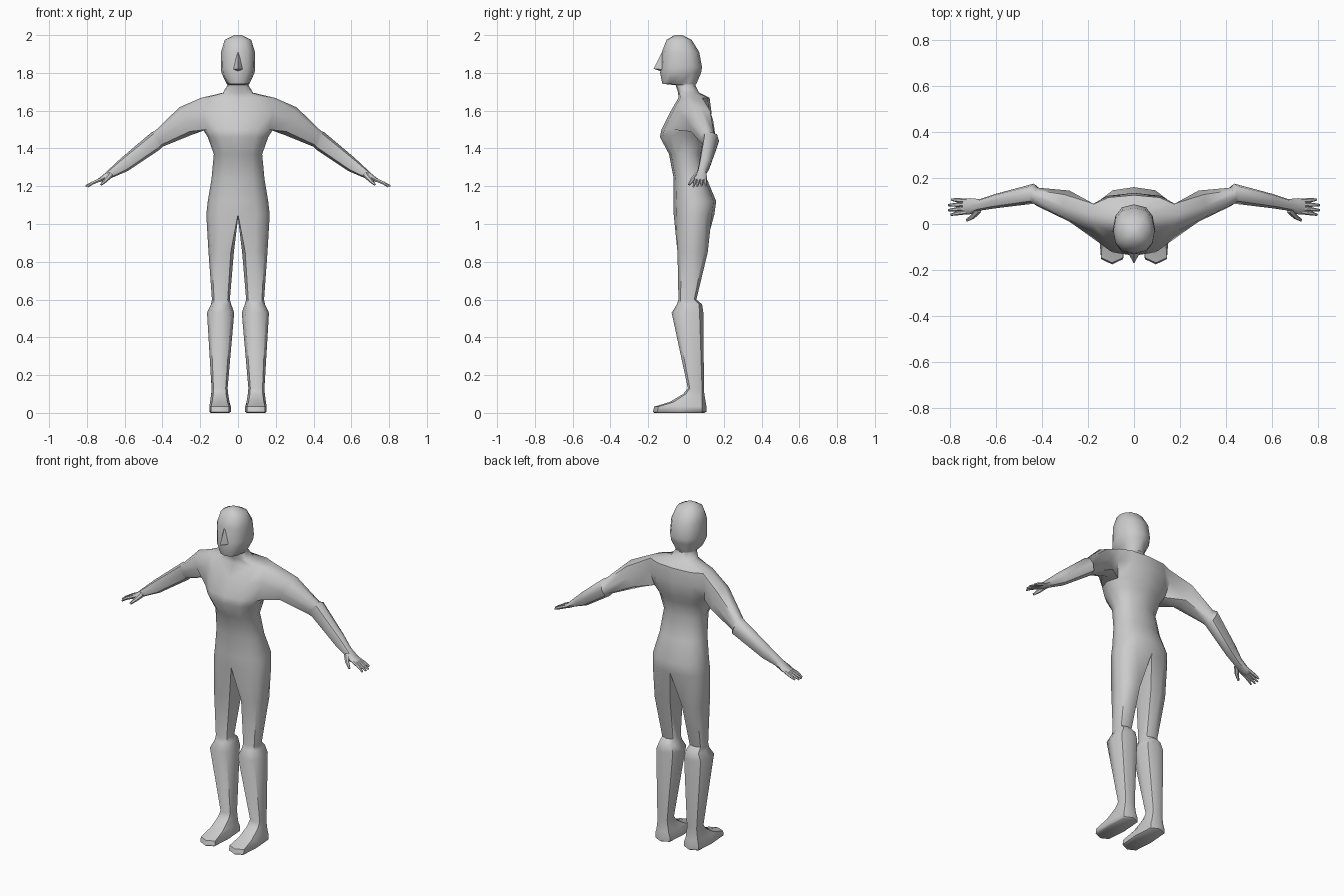
import bpy, bmesh, math
from mathutils import Vector

if "Cube" in bpy.data.objects:
    bpy.data.objects.remove(bpy.data.objects["Cube"])

skin = bpy.data.materials.new("plain_grey")
skin.diffuse_color = (0.6, 0.6, 0.6, 1)
skin.use_nodes = True
skin.node_tree.nodes["Principled BSDF"].inputs["Base Color"].default_value = skin.diffuse_color


def spow(v, p):
    return math.copysign(abs(v) ** p, v) if abs(v) > 1e-6 else 0.0


def skin_rings(bm, a, b, closed=True):
    n = len(a)
    for i in range(n if closed else n - 1):
        j = (i + 1) % n
        bm.faces.new((a[i], a[j], b[j], b[i]))


def finish(name, bm):
    """Mirror across x, weld the centre line and shade smoothly."""
    bmesh.ops.recalc_face_normals(bm, faces=bm.faces)
    me = bpy.data.meshes.new(name)
    bm.to_mesh(me)
    bm.free()
    me.materials.append(skin)
    ob = bpy.data.objects.new(name, me)
    bpy.context.collection.objects.link(ob)
    mod = ob.modifiers.new("mirror", 'MIRROR')
    mod.use_clip = True
    mod.merge_threshold = 0.0005
    bpy.ops.object.select_all(action='DESELECT')
    ob.select_set(True)
    bpy.context.view_layer.objects.active = ob
    bpy.ops.object.modifier_apply(modifier="mirror")
    bm = bmesh.new()
    bm.from_mesh(me)
    bmesh.ops.recalc_face_normals(bm, faces=bm.faces)
    bm.to_mesh(me)
    bm.free()
    bpy.ops.object.shade_smooth_by_angle(angle=math.radians(50))


# Trunk and head: z, half width, front y, back y
trunk = [
    (1.05, .168, -.065, .150), (1.12, .160, -.065, .160), (1.24, .140, -.065, .110),
    (1.37, .128, -.090, .085), (1.46, .160, -.138, .105), (1.50, .185, -.130, .120),
    (1.59, .205, -.085, .135), (1.668, .195, -.040, .125), (1.695, .080, -.042, .070),
    (1.735, .055, -.055, .050), (1.742, .060, -.125, .055), (1.80, .088, -.137, .080),
    (1.83, .091, -.132, .085), (1.91, .090, -.128, .070), (1.975, .070, -.103, .030),
    (2.0, .020, -.060, -.020)]
HOLE = 5  # ring index where the armhole starts

bm = bmesh.new()
rings = []
for z, w, yf, yb in trunk:
    yc, ry = (yf + yb) / 2, (yb - yf) / 2
    ring = []
    for i in range(7):
        t = math.radians(-90 + 30 * i)
        ring.append(bm.verts.new((w * spow(math.cos(t), .8), yc + ry * spow(math.sin(t), .9), z)))
    rings.append(ring)
for r in range(len(rings) - 1):
    a, b = rings[r], rings[r + 1]
    for i in range(6):
        if r in (HOLE, HOLE + 1) and i in (2, 3):
            continue  # armhole
        bm.faces.new((a[i], a[i + 1], b[i + 1], b[i]))
bm.faces.new(rings[-1])

# Arm: top x, top z, bottom x, bottom z, front y, back y
arm = [
    (.31, 1.618, .25, 1.470, .010, .145), (.44, 1.492, .402, 1.408, .078, .158),
    (.455, 1.487, .415, 1.393, .088, .175), (.62, 1.348, .585, 1.280, .068, .130),
    (.68, 1.292, .655, 1.250, .058, .108), (.72, 1.255, .705, 1.228, .042, .112),
    (.745, 1.237, .735, 1.222, .042, .110)]
a, b, c = rings[HOLE:HOLE + 3]
prev = [c[2], c[3], c[4], b[4], a[4], a[3], a[2], b[2]]
for xt, zt, xb, zb, yf, yb in arm:
    ring = []
    for k in range(8):
        t = math.radians(135 - 45 * k)
        u, v = spow(math.cos(t), .85), (1 - spow(math.sin(t), .85)) / 2
        ring.append(bm.verts.new((xt + (xb - xt) * v, (yf + yb) / 2 + u * (yb - yf) / 2,
                                  zt + (zb - zt) * v)))
    skin_rings(bm, prev, ring)
    prev = ring
bm.faces.new(prev)

# Leg and foot: z, inner x, outer x, front y, back y, squareness
leg = [
    (.85, .022, .156, -.045, .115, .8), (.60, .043, .138, -.040, .055, .8),
    (.575, .036, .143, -.048, .085, .8), (.53, .020, .164, -.076, .092, .8),
    (.13, .055, .140, .010, .095, .8), (.10, .052, .142, -.015, .097, .8),
    (.058, .045, .148, -.085, .104, .7), (.033, .038, .152, -.168, .108, .5),
    (.006, .038, .152, -.175, .108, .5), (0, .046, .145, -.168, .098, .5)]
prev = rings[0] + [bm.verts.new((0, .03, 1.03))]
for z, xi, xo, yf, yb, p in leg:
    ring = []
    for i in range(8):
        t = math.radians((i - 3) * 45)
        ring.append(bm.verts.new(((xi + xo) / 2 + (xo - xi) / 2 * spow(math.cos(t), p),
                                  (yf + yb) / 2 + (yb - yf) / 2 * spow(math.sin(t), p), z)))
    skin_rings(bm, prev, ring)
    prev = ring
bm.faces.new(prev)
finish("body", bm)

# Nose: half wedge, mirrored
bm = bmesh.new()
top, tip, base, side, back = [bm.verts.new(p) for p in (
    (0, -.128, 1.91), (0, -.172, 1.822), (0, -.13, 1.808), (.026, -.125, 1.818), (.008, -.122, 1.90))]
for f in ((top, tip, back), (back, tip, side), (tip, base, side)):
    bm.faces.new(f)
finish("nose", bm)


# Fingers and thumb: tapered six-sided tubes with a middle joint
def digit(bm, points, radii):
    prev = None
    axis = (Vector(points[-1]) - Vector(points[0])).normalized()
    s = axis.cross(Vector((0, 0, 1))).normalized()
    u = s.cross(axis)
    for p, r in zip(points, radii):
        ring = [bm.verts.new(Vector(p) + s * r * math.cos(k * math.pi / 3)
                             + u * r * math.sin(k * math.pi / 3)) for k in range(6)]
        if prev:
            skin_rings(bm, prev, ring)
        else:
            bm.faces.new(ring)
        prev = ring
    bm.faces.new(prev)


bm = bmesh.new()
for y0, y1, x1, z1 in ((.052, .040, .795, 1.198), (.068, .060, .806, 1.200),
                       (.085, .082, .806, 1.202), (.101, .106, .793, 1.206)):
    digit(bm, [(.725, y0, 1.236), (.77, (y0 + y1) / 2, 1.217), (x1, y1, z1)], (.010, .009, .005))
digit(bm, [(.675, .062, 1.262), (.70, .032, 1.232), (.725, .016, 1.208)], (.016, .011, .006))
finish("fingers", bm)
